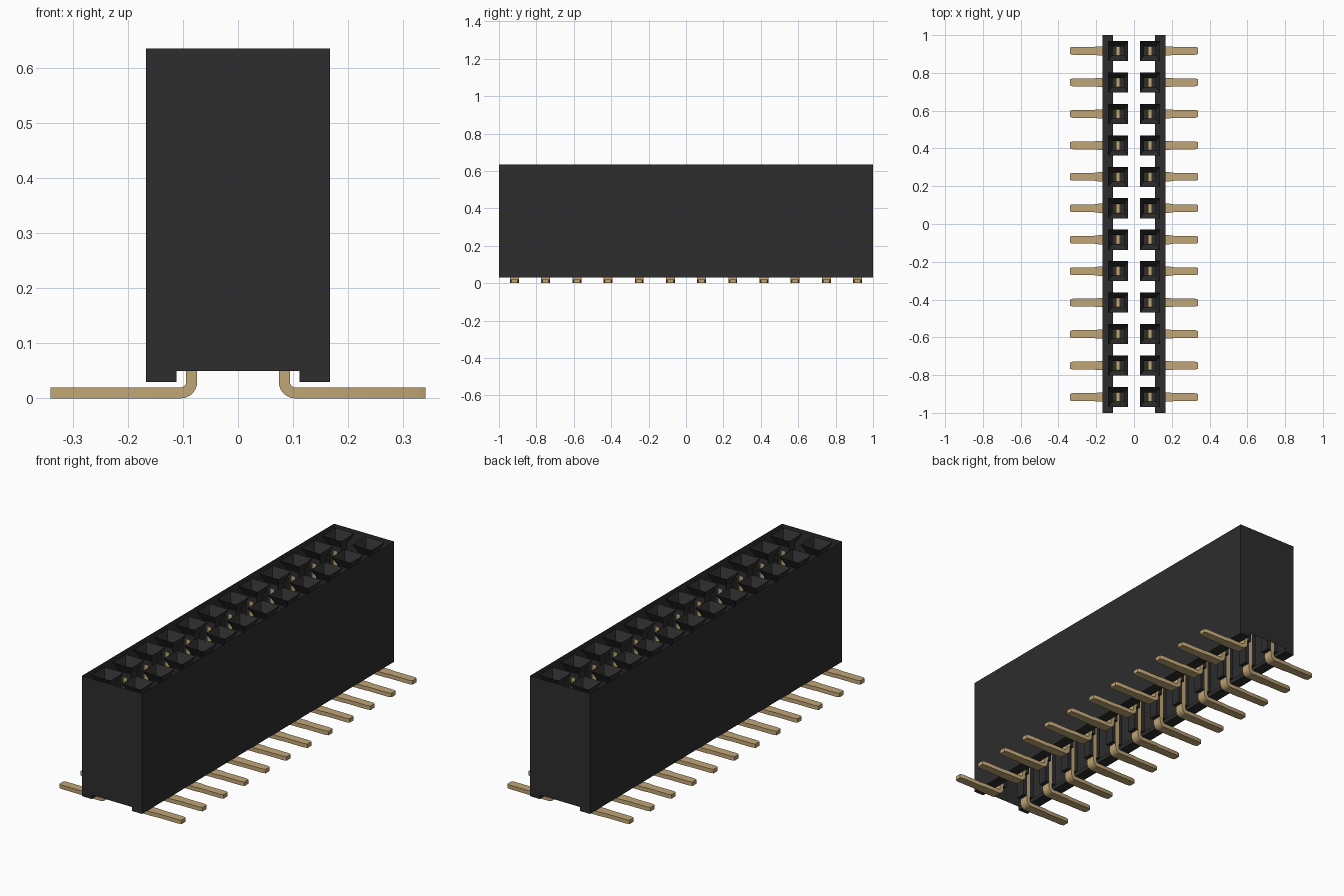
import bpy, bmesh, math

cube = bpy.data.objects.get("Cube")
if cube:
    bpy.data.objects.remove(cube)


def material(name, rgb):
    m = bpy.data.materials.new(name)
    m.use_nodes = True
    m.diffuse_color = (*rgb, 1)
    m.node_tree.nodes["Principled BSDF"].inputs["Base Color"].default_value = (*rgb, 1)
    return m


BLACK = material("black plastic", (0.026, 0.026, 0.026))
GOLD = material("gold metal", (0.53, 0.38, 0.18))

ROWS, PITCH, ROW_X = 12, 1 / 6, 0.084
TOP, BASE, RAIL = 0.635, 0.05, 0.03


def finish(name, bm, mat):
    bmesh.ops.recalc_face_normals(bm, faces=bm.faces)
    mesh = bpy.data.meshes.new(name)
    bm.to_mesh(mesh)
    bm.free()
    mesh.materials.append(mat)
    ob = bpy.data.objects.new(name, mesh)
    bpy.context.collection.objects.link(ob)
    return ob


def loft(bm, loops, cap_start, cap_end):
    """Skin a series of four-cornered sections."""
    rings = [[bm.verts.new(p) for p in loop] for loop in loops]
    for a, b in zip(rings, rings[1:]):
        for i in range(4):
            j = (i + 1) % 4
            bm.faces.new((a[i], a[j], b[j], b[i]))
    if cap_start:
        bm.faces.new(rings[0])
    if cap_end:
        bm.faces.new(rings[-1])


# Housing: thin open shell with two foot rails
W, FOOT = 1 / 6, 0.112
outline = [(-W, TOP), (-W, RAIL), (-FOOT, RAIL), (-FOOT, BASE),
           (FOOT, BASE), (FOOT, RAIL), (W, RAIL), (W, TOP)]
bm = bmesh.new()
ends = [[bm.verts.new((x, y, z)) for x, z in outline] for y in (-1, 1)]
for ring in ends:
    bm.faces.new(ring)
for i in (0, 1, 2, 4, 5, 6):
    bm.faces.new((ends[0][i], ends[0][i + 1], ends[1][i + 1], ends[1][i]))
finish("housing", bm, BLACK)

# Lead centre line: tip, flat foot, rounded bend, upright contact
path = [(0.34, 0.01, 0, 0.016), (0.325, 0.01, 0, 0.021),
        (0.21, 0.01, 0, 0.021), (0.19, 0.01, 0, 0.024)]
for k in range(7):
    t = k / 6 * math.pi / 2
    path.append((0.104 - 0.02 * math.sin(t), 0.03 - 0.02 * math.cos(t), t, 0.024))
path.append((ROW_X, 0.56, math.pi / 2, 0.024))

wells, leads = bmesh.new(), bmesh.new()
for side in (-1, 1):
    for row in range(ROWS):
        y = (row - (ROWS - 1) / 2) * PITCH

        # Socket well: tapered mouth over a straight shaft
        sections = []
        for hx, hy, z in ((0.053, 0.053, TOP), (0.031, 0.0238, 0.585),
                          (0.031, 0.0238, BASE)):
            sections.append([(side * ROW_X + sx * hx, y + sy * hy, z)
                             for sx, sy in ((-1, -1), (1, -1), (1, 1), (-1, 1))])
        loft(wells, sections, False, True)

        # Bent contact strip
        sections = []
        for x, z, t, half in path:
            dx, dz = 0.01 * math.sin(t), 0.01 * math.cos(t)
            sections.append([(side * (x + s * dx), y + e * half, z + s * dz)
                             for s, e in ((-1, -1), (1, -1), (1, 1), (-1, 1))])
        loft(leads, sections, True, True)

finish("socket_wells", wells, BLACK)
pins = finish("contact_leads", leads, GOLD)
bpy.context.view_layer.objects.active = pins
pins.select_set(True)
bpy.ops.object.shade_smooth_by_angle(angle=math.radians(30))
